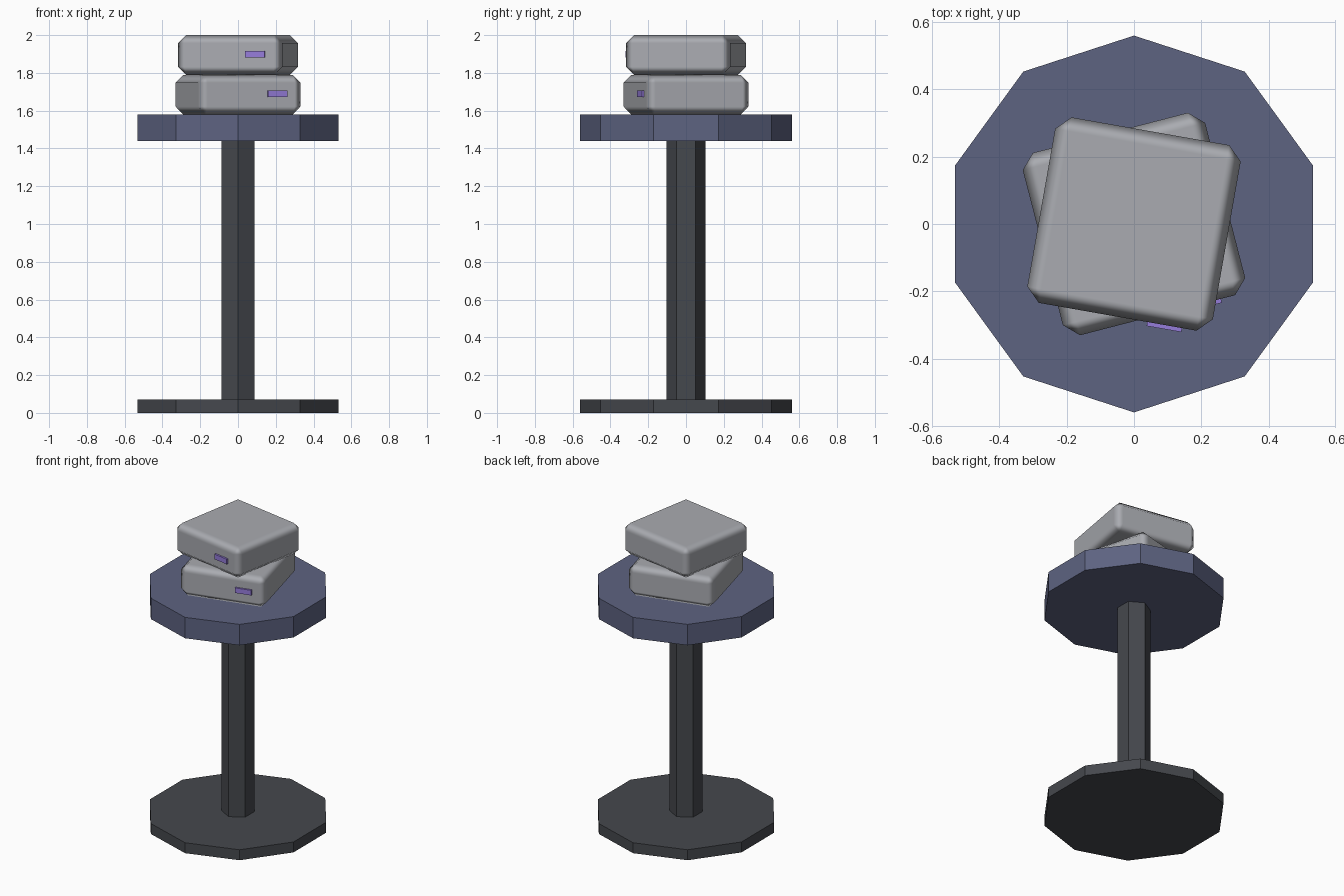
import bpy
from math import radians, sin, cos

if "Cube" in bpy.data.objects:
    bpy.data.objects.remove(bpy.data.objects["Cube"])


def paint(obj, name, color):
    mat = bpy.data.materials.get(name) or bpy.data.materials.new(name)
    mat.diffuse_color = color
    mat.use_nodes = True
    mat.node_tree.nodes["Principled BSDF"].inputs["Base Color"].default_value = mat.diffuse_color
    obj.data.materials.append(mat)


def prism(name, sides, radius, z0, z1, mat, color):
    bpy.ops.mesh.primitive_cylinder_add(vertices=sides, radius=radius, depth=z1 - z0,
                                        location=(0, 0, (z0 + z1) / 2))
    obj = bpy.context.object
    obj.name = name
    paint(obj, mat, color)
    return obj


def box(name, size, loc, angle):
    # loc is given in the turned frame of the box stack
    x, y, z = loc
    c, s = cos(angle), sin(angle)
    bpy.ops.mesh.primitive_cube_add(size=1, location=(x * c - y * s, x * s + y * c, z),
                                    rotation=(0, 0, angle))
    obj = bpy.context.object
    obj.name = name
    obj.scale = size
    bpy.ops.object.transform_apply(location=False, rotation=False, scale=True)
    return obj


DARK = (0.06, 0.065, 0.075, 1)
BLUE = (0.11, 0.125, 0.22, 1)
GREY = (0.4, 0.41, 0.44, 1)
PURPLE = (0.3, 0.2, 0.7, 1)

# Stand: foot, post and round top
prism("base", 10, 0.56, 0, 0.07, "dark_metal", DARK)
prism("post", 6, 0.102, 0.07, 1.44, "dark_metal", DARK)
prism("table_top", 10, 0.56, 1.44, 1.58, "blue_top", BLUE)

# Two stacked cases, each with a small front light
for label, z, deg in (("lower", 1.685, 14.5), ("upper", 1.895, -10)):
    angle = radians(deg)
    case = box(label + "_case", (0.56, 0.56, 0.21), (0, 0, z), angle)
    paint(case, "grey_case", GREY)
    bpy.ops.object.shade_smooth()
    bevel = case.modifiers.new("Bevel", "BEVEL")
    bevel.width = 0.042
    bevel.segments = 1
    bevel.harden_normals = True

    light = box(label + "_light", (0.105, 0.03, 0.034), (0.142, -0.277, z + 0.004), angle)
    paint(light, "purple_light", PURPLE)
